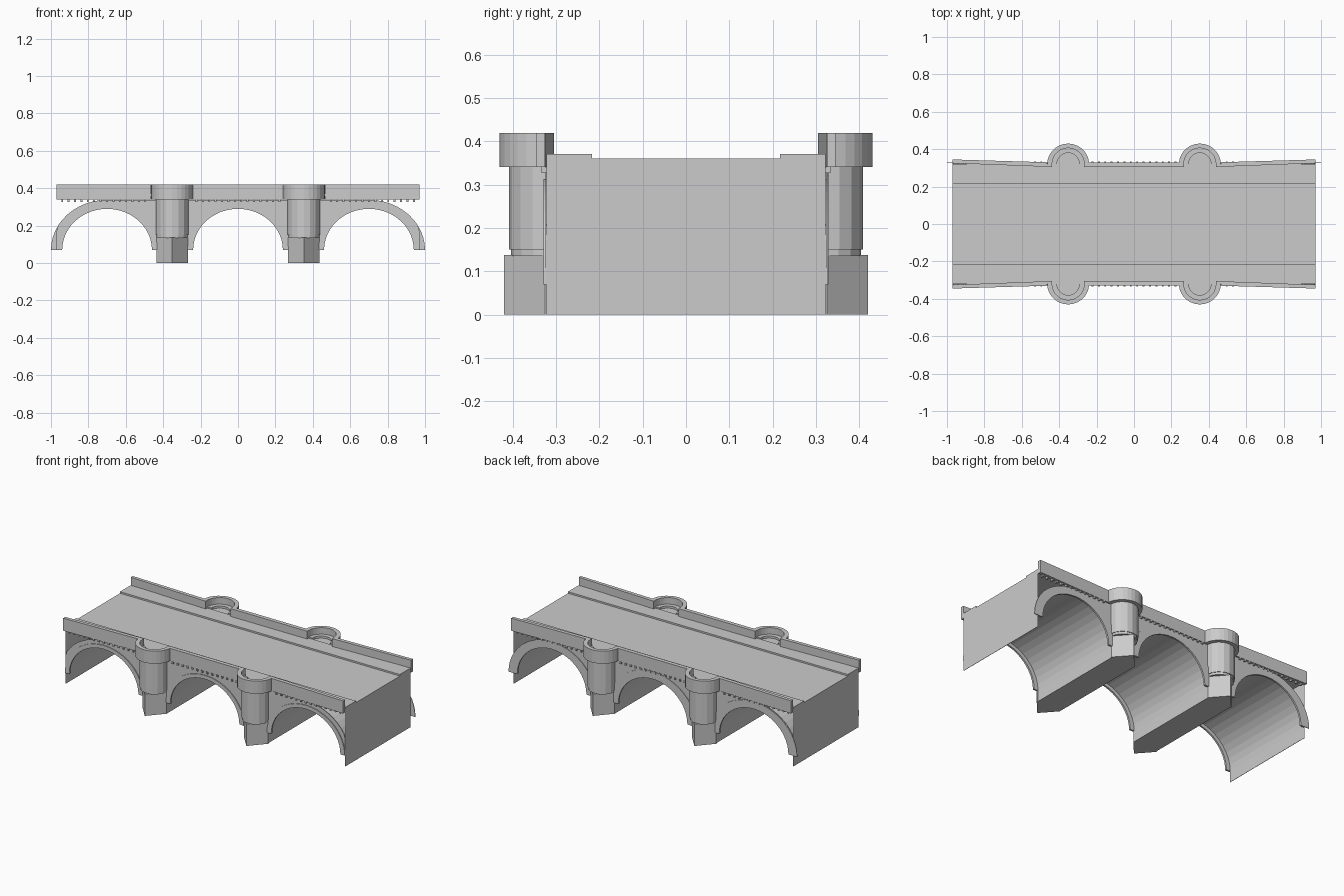
import bpy, bmesh
from math import pi, sin, cos

cube = bpy.data.objects.get("Cube")
if cube:
    bpy.data.objects.remove(cube)

stone = bpy.data.materials.new("grey_stone")
stone.use_nodes = True
stone.diffuse_color = (0.6, 0.6, 0.6, 1)
stone.node_tree.nodes["Principled BSDF"].inputs["Base Color"].default_value = (0.6, 0.6, 0.6, 1)
stone.node_tree.nodes["Principled BSDF"].inputs["Roughness"].default_value = 0.8

SPRING, END, SIDE, DECK = 0.07, 0.97, 0.32, 0.36
VAULT = 0.268
ARCHES = (-0.7, 0.0, 0.7)
PIERS = (-0.352, 0.352)


def prism(name, pts, lo, hi, axis="z", capped=True):
    """Extrude a flat outline between lo and hi along the y or z axis."""
    bm = bmesh.new()
    place = (lambda a, b, c: (a, c, b)) if axis == "y" else (lambda a, b, c: (a, b, c))
    near = [bm.verts.new(place(a, b, lo)) for a, b in pts]
    far = [bm.verts.new(place(a, b, hi)) for a, b in pts]
    for i in range(len(pts)):
        j = (i + 1) % len(pts)
        bm.faces.new((near[i], near[j], far[j], far[i]))
    if capped:
        bm.faces.new(near)
        bm.faces.new(far)
    bmesh.ops.recalc_face_normals(bm, faces=bm.faces)
    mesh = bpy.data.meshes.new(name)
    bm.to_mesh(mesh)
    bm.free()
    mesh.materials.append(stone)
    bpy.context.collection.objects.link(bpy.data.objects.new(name, mesh))


def box(name, x0, x1, y0, y1, z0, z1):
    prism(name, [(x0, y0), (x1, y0), (x1, y1), (x0, y1)], z0, z1)


def arc(cx, cy, rx, ry, n, start=pi, end=0.0):
    steps = [start + (end - start) * i / n for i in range(n + 1)]
    return [(cx + rx * cos(t), cy + ry * sin(t)) for t in steps]


# Vaults, pier undersides, end walls and road deck as one open-sided shell
underside = []
for cx in ARCHES:
    underside += [(cx - VAULT, 0)] + arc(cx, SPRING, VAULT, 0.241, 20) + [(cx + VAULT, 0)]
prism("vaults_and_deck", underside + [(END, 0), (END, DECK), (-END, DECK), (-END, 0)],
      -0.322, 0.322, "y", capped=False)

# Spandrel walls on both faces, rounded off at the ends
right_end = arc(ARCHES[2], SPRING, 0.30, 0.268, 12, 0, pi / 2)
left_end = arc(ARCHES[0], SPRING, 0.30, 0.268, 12, pi / 2, pi)
wall = underside[1:-1] + [(max(-END, min(END, x)), z) for x, z in right_end + left_end]
for s in (-1, 1):
    prism("spandrel_wall", wall, s * 0.319, s * 0.324, "y")
    box("pavement", -END, END, *sorted((s * 0.217, s * 0.322)), DECK - 0.001, 0.37)

# Arch rings: a narrow band in front, a wider thin band behind
for cx in ARCHES:
    for s in (-1, 1):
        band = arc(cx, SPRING, 0.24, 0.22, 24) + arc(cx, SPRING, 0.27, 0.243, 24, 0, pi)
        prism("arch_ring", band, s * 0.318, s * 0.329, "y")
    rim = arc(cx, SPRING, 0.27, 0.243, 24) + arc(cx, SPRING, 0.30, 0.266, 24, 0, pi)
    prism("back_arch_rim", rim, 0.325, 0.329, "y")

# Parapets that swell around the turrets and flare at the ends
for s in (-1, 1):
    outer, inner = [(-END, 0.345)], [(-END, 0.325)]
    for p in PIERS:
        outer += [(p - 0.112, 0.33)] + arc(p, SIDE, 0.112, 0.11, 14) + [(p + 0.112, 0.33)]
        inner += [(p - 0.086, 0.305)] + arc(p, SIDE, 0.086, 0.086, 14) + [(p + 0.086, 0.305)]
    outer.append((END, 0.345))
    inner.append((END, 0.325))
    prism("parapet", [(x, s * y) for x, y in outer + inner[::-1]], 0.34, 0.419)

    for p in PIERS:
        def half_round(name, r, z0, z1, n=8):
            pts = [(p - r, 0.318)] + arc(p, SIDE, r, r, n) + [(p + r, 0.318)]
            prism(name, [(x, s * y) for x, y in pts], z0, z1)

        # Pointed pier foot, turret shaft and viewing recess
        foot = [(p - 0.084, 0.318), (p - 0.084, 0.325), (p, 0.42),
                (p + 0.084, 0.325), (p + 0.084, 0.318)]
        prism("pier_foot", [(x, s * y) for x, y in foot], 0, 0.137)
        half_round("turret_base", 0.084, 0.135, 0.152)
        half_round("turret_shaft", 0.088, 0.15, 0.345)
        half_round("turret_floor", 0.1, 0.341, 0.365, 14)
        bench = arc(p, SIDE, 0.09, 0.09, 14) + arc(p, SIDE, 0.06, 0.06, 14, 0, pi)
        prism("turret_bench", [(x, s * y) for x, y in bench], DECK, 0.378)

    # Row of small blocks under the parapet
    count = 56
    for i in range(count):
        x = -0.94 + 1.88 * i / (count - 1)
        if min(abs(x - p) for p in PIERS) > 0.115:
            box("parapet_block", x - 0.005, x + 0.005, *sorted((s * 0.318, s * 0.333)), 0.327, 0.341)
